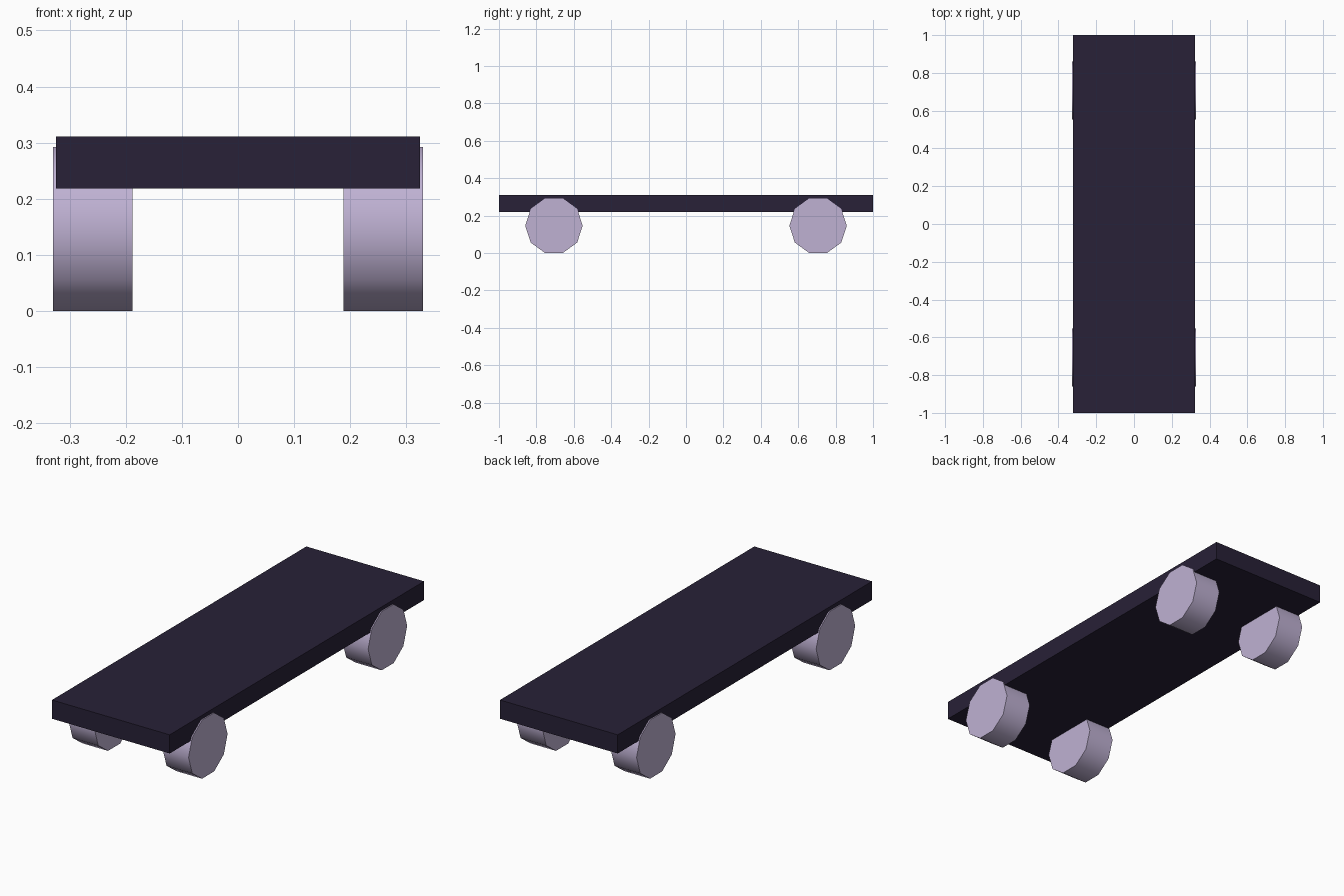
import bpy
from math import radians, pi

if "Cube" in bpy.data.objects:
    bpy.data.objects.remove(bpy.data.objects["Cube"])


def material(name, color):
    mat = bpy.data.materials.new(name)
    mat.diffuse_color = (*color, 1.0)
    mat.use_nodes = True
    mat.node_tree.nodes["Principled BSDF"].inputs["Base Color"].default_value = mat.diffuse_color
    return mat


deck_mat = material("dark_deck", (0.021, 0.015, 0.038))
wheel_mat = material("pale_wheel", (0.52, 0.44, 0.65))

# Deck: plain flat board
bpy.ops.mesh.primitive_cube_add(size=1, location=(0, 0, 0.2645))
deck = bpy.context.object
deck.name = "deck"
deck.scale = (0.648, 2.0, 0.093)
bpy.ops.object.transform_apply(location=False, rotation=False, scale=True)
deck.data.materials.append(deck_mat)

# Wheels: ten-sided, resting on a flat side, sunk into the deck
RADIUS = 0.1535
X_IN, X_OUT = 0.188, 0.3295
HEIGHT = RADIUS * 0.951
for end, y in (("front", -0.706), ("back", 0.706)):
    for side, sx in (("left", -1), ("right", 1)):
        bpy.ops.mesh.primitive_cylinder_add(
            vertices=10, radius=RADIUS, depth=X_OUT - X_IN,
            location=(sx * (X_IN + X_OUT) / 2, y, HEIGHT),
            rotation=(0, pi / 2, 0))
        wheel = bpy.context.object
        wheel.name = f"{end}_{side}_wheel"
        wheel.data.materials.append(wheel_mat)
        bpy.ops.object.shade_smooth_by_angle(angle=radians(45))
